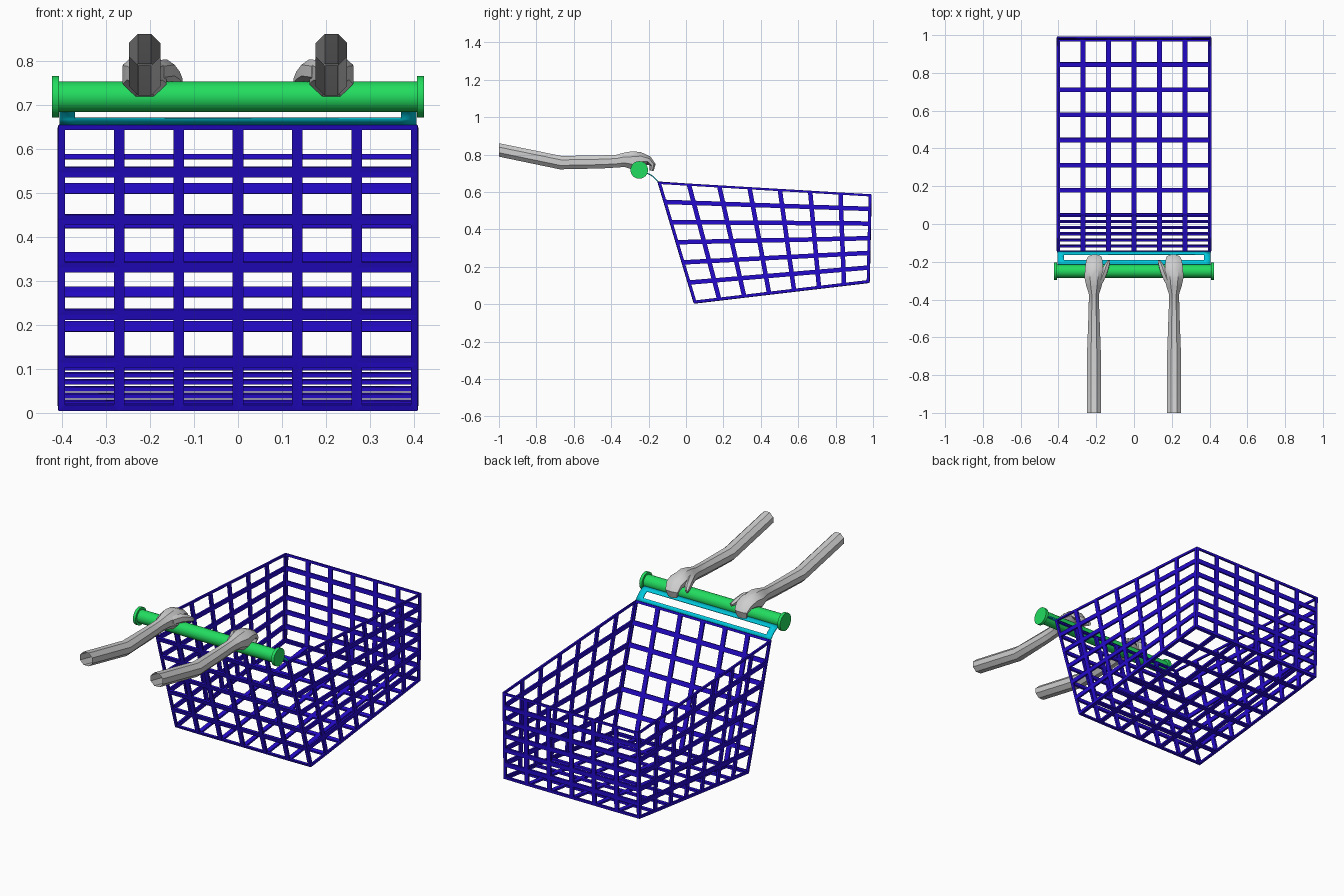
import bpy, bmesh, math
from mathutils import Vector

if "Cube" in bpy.data.objects:
    bpy.data.objects.remove(bpy.data.objects["Cube"])


def material(name, rgb):
    m = bpy.data.materials.new(name)
    m.diffuse_color = (*rgb, 1)
    m.use_nodes = True
    m.node_tree.nodes["Principled BSDF"].inputs["Base Color"].default_value = m.diffuse_color
    return m


BLUE = material("deep_blue", (0.018, 0.003, 0.62))
GREEN = material("green", (0.016, 0.72, 0.115))
CYAN = material("cyan", (0.0, 0.58, 0.72))
GREY = material("light_grey", (0.62, 0.62, 0.62))


def finish(bm, name, mat, smooth=False):
    bmesh.ops.recalc_face_normals(bm, faces=bm.faces)
    me = bpy.data.meshes.new(name)
    bm.to_mesh(me)
    bm.free()
    me.materials.append(mat)
    ob = bpy.data.objects.new(name, me)
    bpy.context.collection.objects.link(ob)
    if smooth:
        bpy.context.view_layer.objects.active = ob
        ob.select_set(True)
        bpy.ops.object.shade_smooth_by_angle(angle=math.radians(35))
        ob.select_set(False)
    return ob


def solidify(ob, thickness):
    mod = ob.modifiers.new("thickness", 'SOLIDIFY')
    mod.thickness = thickness
    mod.offset = 0


# Basket: five gridded panels, cells cut out to leave flat bars
def grid_panel(bm, a, b, c, d, nu, nv):
    """Bilinear grid: a-b runs along u, a-d runs along v."""
    a, b, c, d = map(Vector, (a, b, c, d))
    rows = []
    for j in range(nv + 1):
        p, q = a.lerp(d, j / nv), b.lerp(c, j / nv)
        rows.append([bm.verts.new(p.lerp(q, i / nu)) for i in range(nu + 1)])
    for j in range(nv):
        for i in range(nu):
            bm.faces.new((rows[j][i], rows[j][i + 1], rows[j + 1][i + 1], rows[j + 1][i]))


W = 0.405
TF, TB, BB, BF = (-0.148, 0.655), (0.988, 0.588), (0.978, 0.118), (0.045, 0.008)


def at(x, p):
    return (x, p[0], p[1])


bm = bmesh.new()
for s in (-W, W):
    grid_panel(bm, at(s, TF), at(s, TB), at(s, BB), at(s, BF), 7, 6)
grid_panel(bm, at(-W, TF), at(W, TF), at(W, BF), at(-W, BF), 6, 6)
grid_panel(bm, at(-W, TB), at(W, TB), at(W, BB), at(-W, BB), 6, 6)
grid_panel(bm, at(-W, BF), at(W, BF), at(W, BB), at(-W, BB), 6, 7)
bmesh.ops.remove_doubles(bm, verts=bm.verts, dist=1e-4)
bmesh.ops.recalc_face_normals(bm, faces=bm.faces)
cells = list(bm.faces)
bmesh.ops.inset_individual(bm, faces=cells, thickness=0.012, use_even_offset=True)
bmesh.ops.delete(bm, geom=cells, context='FACES')
solidify(finish(bm, "basket", BLUE), 0.01)

# Curved bracket joining basket and handle, with a slot in the middle
profile = [(-0.148, 0.655), (-0.162, 0.669), (-0.175, 0.682), (-0.193, 0.694), (-0.222, 0.705)]
xs = (-0.405, -0.37, 0.37, 0.405)
bm = bmesh.new()
rows = [[bm.verts.new(at(x, p)) for x in xs] for p in profile]
for j in range(len(profile) - 1):
    for i in range(3):
        if i == 1 and j in (1, 2):
            continue
        bm.faces.new((rows[j][i], rows[j][i + 1], rows[j + 1][i + 1], rows[j + 1][i]))
solidify(finish(bm, "handle_bracket", CYAN, True), 0.006)

# Handle bar with end caps, turned from one profile
turned = [(-0.423, 0.047), (-0.407, 0.047), (-0.407, 0.035),
          (0.407, 0.035), (0.407, 0.047), (0.423, 0.047)]
N = 32
bm = bmesh.new()
rings = [[bm.verts.new((x, -0.25 + r * math.cos(2 * math.pi * k / N),
                        0.718 + r * math.sin(2 * math.pi * k / N))) for k in range(N)]
         for x, r in turned]
for r0, r1 in zip(rings, rings[1:]):
    for k in range(N):
        bm.faces.new((r0[k], r0[(k + 1) % N], r1[(k + 1) % N], r1[k]))
bm.faces.new(rings[0])
bm.faces.new(rings[-1])
finish(bm, "handle_bar", GREEN, True)


# Arms: lofted low-poly tubes, mirrored across x
def loft(name, path, sides, cap_start):
    """path: (x, y, z, half width, half height) for each section."""
    bm = bmesh.new()
    pts = [Vector(p[:3]) for p in path]
    rings = []
    for i, p in enumerate(path):
        t = pts[min(i + 1, len(pts) - 1)] - pts[max(i - 1, 0)]
        if i == 0 and not cap_start:
            t = Vector((0, 1, 0))
        up = Vector((1, 0, 0)).cross(t).normalized()
        ring = []
        for k in range(sides):
            a = 2 * math.pi * (k + 0.5) / sides
            f = 1 / math.cos(math.pi / sides)
            ring.append(bm.verts.new(pts[i] + Vector((p[3] * f * math.cos(a), 0, 0))
                                     + up * p[4] * f * math.sin(a)))
        rings.append(ring)
    for r0, r1 in zip(rings, rings[1:]):
        for k in range(sides):
            bm.faces.new((r0[k], r0[(k + 1) % sides], r1[(k + 1) % sides], r1[k]))
    bm.faces.new(rings[-1])
    if cap_start:
        bm.faces.new(rings[0])
    ob = finish(bm, name, GREY, True)
    ob.modifiers.new("mirror", 'MIRROR')
    return ob


X = 0.212
loft("arms_and_hands", [
    (X, -1.0, 0.825, 0.036, 0.036),
    (X, -0.67, 0.757, 0.036, 0.036),
    (X, -0.45, 0.761, 0.028, 0.035),
    (X, -0.37, 0.765, 0.027, 0.034),
    (X, -0.33, 0.772, 0.040, 0.038),
    (X, -0.285, 0.768, 0.050, 0.050),
    (X, -0.24, 0.777, 0.048, 0.036),
    (X - 0.002, -0.20, 0.770, 0.044, 0.022),
    (X - 0.004, -0.178, 0.745, 0.036, 0.016),
    (X - 0.004, -0.185, 0.714, 0.027, 0.012)], 8, False)
loft("thumbs", [
    (0.185, -0.315, 0.775, 0.018, 0.022),
    (0.162, -0.265, 0.778, 0.018, 0.022),
    (0.146, -0.225, 0.766, 0.014, 0.016),
    (0.134, -0.197, 0.754, 0.008, 0.009)], 6, True)
